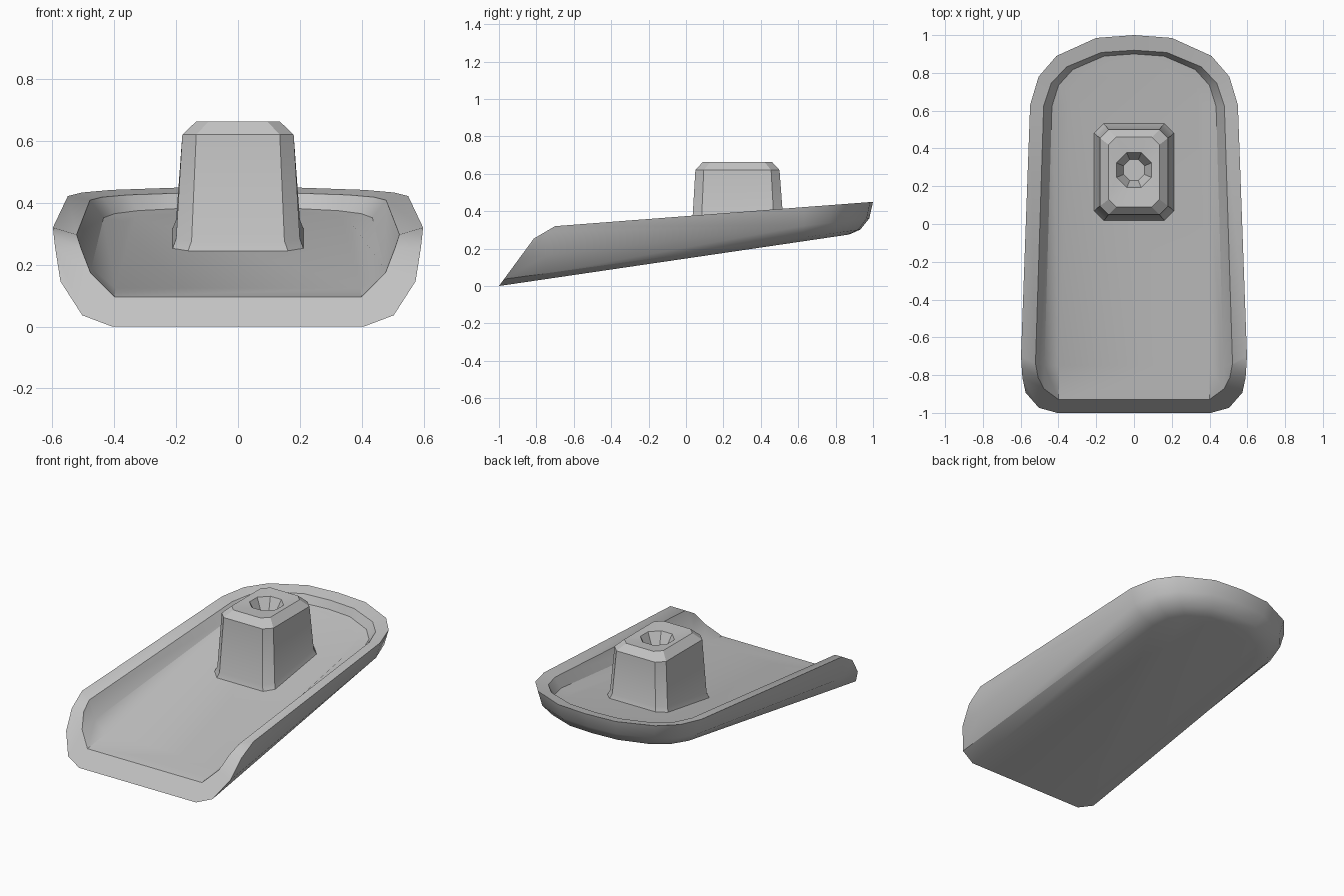
import bpy
import bmesh
from math import cos, sin, pi

if "Cube" in bpy.data.objects:
    bpy.data.objects.remove(bpy.data.objects["Cube"])

grey = bpy.data.materials.new("plain_grey")
grey.use_nodes = True
COLOUR = (0.55, 0.55, 0.55, 1)
grey.diffuse_color = COLOUR
grey.node_tree.nodes["Principled BSDF"].inputs["Base Color"].default_value = COLOUR


def underside(y):
    return 0.147 * (y + 1)


def rim(y):
    return 0.32 + 0.0765 * (y + 0.7)


def floor_height(y):
    return underside(y) + 0.085 + 0.01 * (y + 1)


def loft(bm, rings, closed):
    """Bridge successive rings of points and cap the first and last."""
    rows = [[bm.verts.new(p) for p in ring] for ring in rings]
    n = len(rows[0])
    for a, b in zip(rows, rows[1:]):
        for i in range(n if closed else n - 1):
            j = (i + 1) % n
            bm.faces.new((a[i], a[j], b[j], b[i]))
    bm.faces.new(rows[0])
    bm.faces.new(rows[-1])


def finish(bm, name, angle):
    bmesh.ops.recalc_face_normals(bm, faces=bm.faces)
    mesh = bpy.data.meshes.new(name)
    bm.to_mesh(mesh)
    bm.free()
    mesh.materials.append(grey)
    obj = bpy.data.objects.new(name, mesh)
    bpy.context.collection.objects.link(obj)
    bpy.ops.object.select_all(action='DESELECT')
    obj.select_set(True)
    bpy.context.view_layer.objects.active = obj
    bpy.ops.object.shade_smooth_by_angle(angle=angle)


# Scoop tray: one U-shaped outline, repeated at several scales and heights
half = [(0.61, -1.1), (0.6, -0.75), (0.55, 0.63), (0.505, 0.78),
        (0.41, 0.89), (0.2, 0.985)]
outline = half + [(0, 1.0)] + [(-x, y) for x, y in reversed(half)]


def tray_ring(kx, ky, fraction, lift=0.0, on_floor=False):
    ring = []
    for x, y in outline:
        if y > 0.6:
            y = 0.6 + (y - 0.6) * ky
        low = underside(y)
        z = low + (rim(y) - low) * fraction + lift
        if on_floor:
            z = floor_height(y)
        ring.append((x * kx, y, z))
    return ring


bm = bmesh.new()
loft(bm, [
    tray_ring(0.67, 0.68, 0),
    tray_ring(0.83, 0.83, 0.11),
    tray_ring(0.95, 0.95, 0.45),
    tray_ring(1, 1, 1),
    tray_ring(0.87, 0.8, 0.93),
    tray_ring(0.79, 0.75, 0.4, 0.04),
    tray_ring(0.66, 0.66, 0, on_floor=True),
], closed=False)

# Slanted mouth and the softened tips of the side walls
for point, normal in (((0, -1, 0), (0, -1.36, 1)),
                      ((0, -0.82, 0.25), (0, -0.07, 0.12))):
    bmesh.ops.bisect_plane(bm, geom=bm.verts[:] + bm.edges[:] + bm.faces[:],
                           plane_co=point, plane_no=normal, clear_outer=True)
    open_edges = [e for e in bm.edges if e.is_boundary]
    bmesh.ops.holes_fill(bm, edges=open_edges, sides=0)
finish(bm, "scoop_tray", pi / 6)


# Hollow-topped post: chamfered rectangles lofted upward, then into the pit
POST_Y = 0.275


def post_ring(hx, hy, cut, height):
    corners = [(hx, hy - cut), (hx - cut, hy), (cut - hx, hy), (-hx, hy - cut),
               (-hx, cut - hy), (cut - hx, -hy), (hx - cut, -hy), (hx, cut - hy)]
    return [(x, POST_Y + y, height(POST_Y + y)) for x, y in corners]


def pit_ring(radius, z):
    angles = [pi / 8 + i * pi / 4 for i in range(8)]
    return [(radius * cos(a), POST_Y + 0.01 + radius * sin(a), z) for a in angles]


bm = bmesh.new()
loft(bm, [
    post_ring(0.215, 0.26, 0.05, lambda y: floor_height(y) - 0.01),
    post_ring(0.2, 0.245, 0.05, lambda y: floor_height(y) + 0.03),
    post_ring(0.18, 0.225, 0.045, lambda y: 0.62),
    post_ring(0.135, 0.185, 0.04, lambda y: 0.663),
    pit_ring(0.1, 0.655),
    pit_ring(0.06, 0.58),
], closed=True)
finish(bm, "hollow_post", pi / 7)
